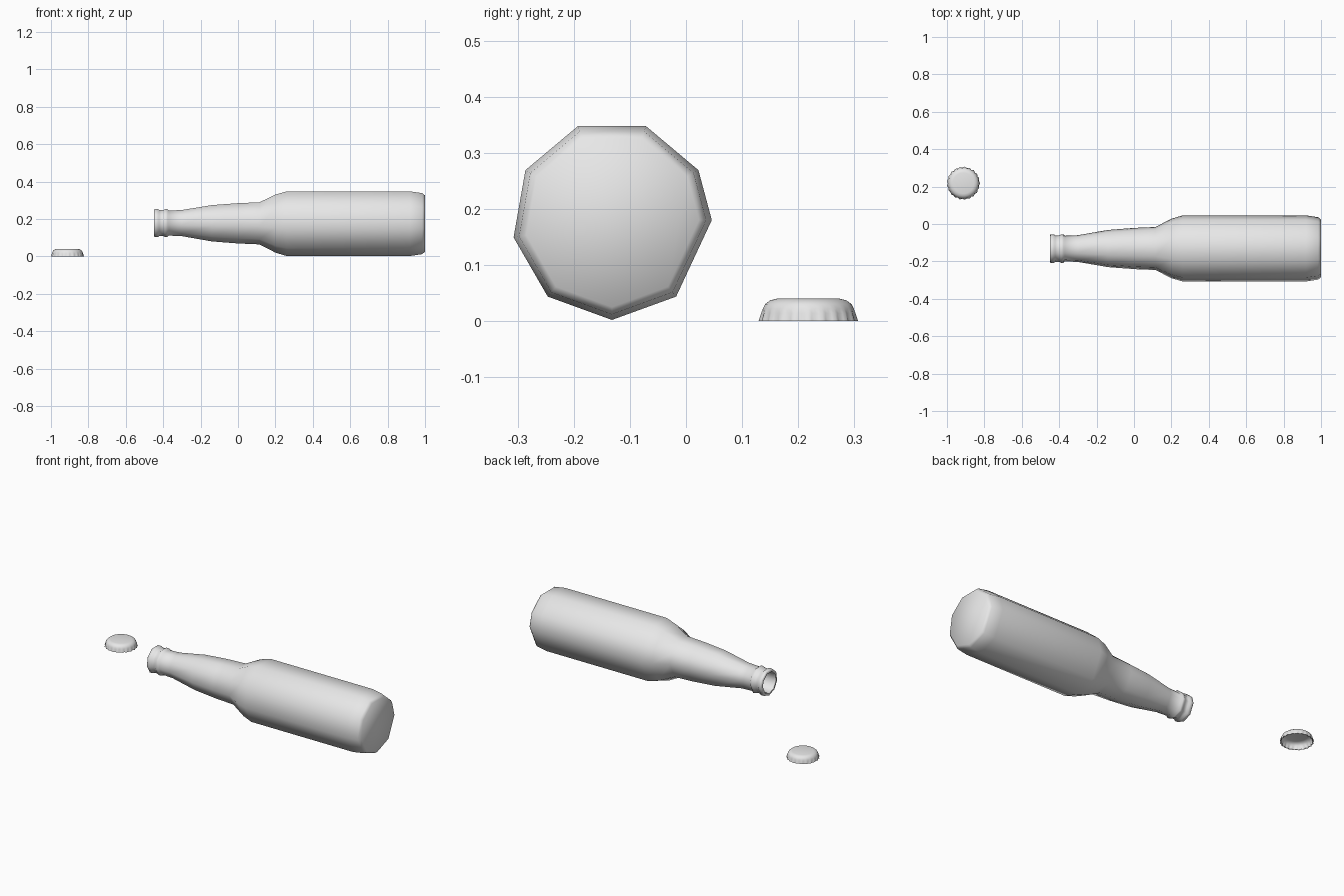
import bpy
import bmesh
from math import cos, sin, radians, pi

cube = bpy.data.objects.get("Cube")
if cube:
    bpy.data.objects.remove(cube)

# One plain grey for everything
grey = bpy.data.materials.new("plain grey")
grey.use_nodes = True
colour = (0.8, 0.8, 0.8, 1)
grey.diffuse_color = colour
grey.node_tree.nodes["Principled BSDF"].inputs["Base Color"].default_value = colour


def loft(name, rings, smooth_angle, location):
    """Skin a list of point rings, closing the last one (and the first if solid)."""
    bm = bmesh.new()
    loops = [[bm.verts.new(p) for p in ring] for ring in rings]
    count = len(loops[0])
    for a, b in zip(loops, loops[1:]):
        for i in range(count):
            j = (i + 1) % count
            bm.faces.new((a[i], a[j], b[j], b[i]))
    bm.faces.new(loops[0])
    bm.faces.new(loops[-1])
    bmesh.ops.recalc_face_normals(bm, faces=bm.faces)
    mesh = bpy.data.meshes.new(name)
    bm.to_mesh(mesh)
    bm.free()
    mesh.materials.append(grey)
    mesh.shade_smooth()
    mesh.set_sharp_from_angle(angle=radians(smooth_angle))
    obj = bpy.data.objects.new(name, mesh)
    obj.location = location
    bpy.context.collection.objects.link(obj)
    return obj


# Bottle lying on its side: nine-sided section, one corner slightly uneven
corners = [radians(a) for a in (270, 310, 360, 390, 430, 470, 510, 550, 590)]
outside = [(1.0, 0.155), (0.985, 0.168), (0.92, 0.178), (0.26, 0.178),
           (0.20, 0.16), (0.115, 0.116), (0.0, 0.111), (-0.14, 0.1),
           (-0.30, 0.072), (-0.37, 0.069), (-0.378, 0.077), (-0.39, 0.077),
           (-0.40, 0.071), (-0.42, 0.071), (-0.428, 0.077), (-0.446, 0.077)]
inside = [(-0.45, 0.072), (-0.45, 0.062), (-0.44, 0.058), (-0.30, 0.06),
          (-0.14, 0.088), (0.115, 0.104), (0.26, 0.166), (0.92, 0.166),
          (0.97, 0.15)]
bottle_rings = [[(x, r * cos(a), r * sin(a)) for a in corners]
                for x, r in outside + inside]
loft("bottle", bottle_rings, 55, (0, -0.132, 0.18))

# Crimped bottle cap: fluted skirt, domed top, hollow underneath
teeth = 21
steps = teeth * 4
cap_profile = [(0.056, 0.04, 0), (0.068, 0.037, 0), (0.077, 0.03, 0),
               (0.081, 0.022, 0), (0.083, 0.014, 0.5), (0.086, 0.0, 1),
               (0.082, 0.0, 1), (0.079, 0.014, 0.5), (0.077, 0.022, 0),
               (0.07, 0.031, 0), (0.055, 0.035, 0)]
cap_rings = []
for r, z, crimp in cap_profile:
    ring = []
    for i in range(steps):
        a = 2 * pi * i / steps
        flute = r + crimp * 0.0028 * cos(teeth * a)
        ring.append((flute * cos(a), flute * sin(a), z))
    cap_rings.append(ring)
loft("bottle_cap", cap_rings, 50, (-0.912, 0.218, 0))
